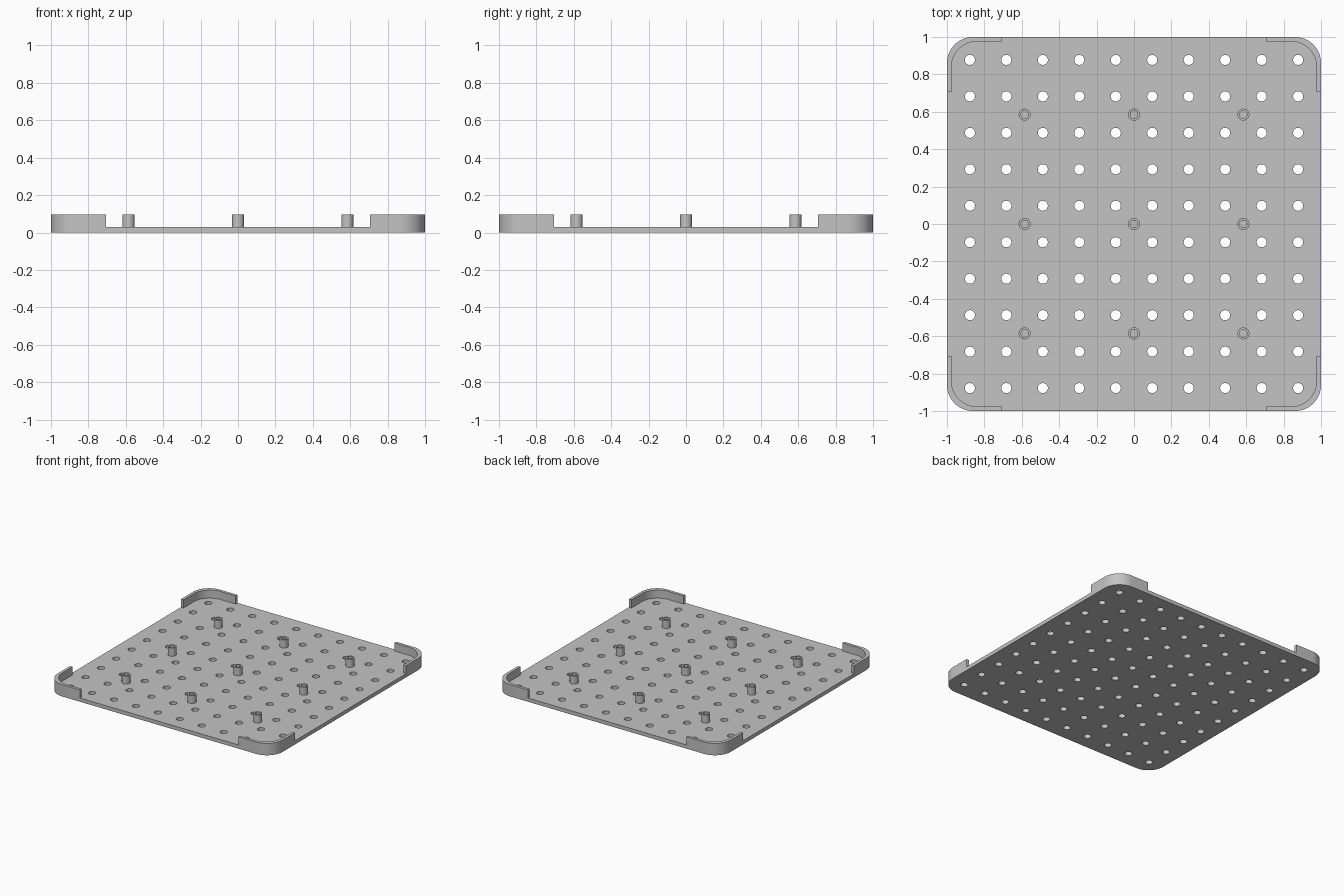
import bpy, bmesh, math
from mathutils import Matrix

if "Cube" in bpy.data.objects:
    bpy.data.objects.remove(bpy.data.objects["Cube"])

PLATE_Z, TOP_Z = 0.03, 0.095      # plate thickness, wall and post height
RADIUS, WALL, LIP = 0.14, 0.023, 0.705

grey = bpy.data.materials.new("grey_plastic")
grey.diffuse_color = (0.55, 0.55, 0.55, 1)
grey.use_nodes = True
grey.node_tree.nodes["Principled BSDF"].inputs["Base Color"].default_value = grey.diffuse_color


def make_object(name, bm):
    bmesh.ops.recalc_face_normals(bm, faces=bm.faces[:])
    mesh = bpy.data.meshes.new(name)
    bm.to_mesh(mesh)
    bm.free()
    mesh.materials.append(grey)
    obj = bpy.data.objects.new(name, mesh)
    bpy.context.collection.objects.link(obj)
    return obj


def arc(half):
    """Rounded corner of a square in the first quadrant."""
    c = half - RADIUS
    return [(c + RADIUS * math.cos(i * math.pi / 24),
             c + RADIUS * math.sin(i * math.pi / 24)) for i in range(13)]


def four_fold(points):
    """Repeat a first-quadrant outline around all four corners."""
    out = []
    for k in range(4):
        for x, y in points:
            for _ in range(k):
                x, y = -y, x
            out.append((x, y))
    return out


def prism(name, outline, z0, z1):
    bm = bmesh.new()
    face = bm.faces.new([bm.verts.new((x, y, z0)) for x, y in outline])
    top = bmesh.ops.extrude_face_region(bm, geom=[face], use_keep_orig=True)["geom"]
    bmesh.ops.translate(bm, vec=(0, 0, z1 - z0),
                        verts=[v for v in top if isinstance(v, bmesh.types.BMVert)])
    return make_object(name, bm)


def cut(target, cutter):
    mod = target.modifiers.new("cut", 'BOOLEAN')
    mod.operation, mod.solver, mod.object = 'DIFFERENCE', 'EXACT', cutter
    cutter.hide_render = True
    bpy.context.view_layer.objects.active = target
    bpy.ops.object.modifier_apply(modifier=mod.name)
    bpy.data.objects.remove(cutter)


def smooth(obj):
    bpy.ops.object.select_all(action='DESELECT')
    obj.select_set(True)
    bpy.context.view_layer.objects.active = obj
    bpy.ops.object.shade_smooth_by_angle(angle=math.radians(30))


# Tray: rounded block, hollowed so only the four corner lips stay tall
tray = prism("perforated_tray", four_fold(arc(1.0)), 0, TOP_Z)
inner = 1.0 - WALL
pocket = four_fold([(1.1, LIP), (inner, LIP)] + arc(inner) + [(LIP, inner), (LIP, 1.1)])
cut(tray, prism("pocket_cutter", pocket, PLATE_Z, 0.2))

# Ten by ten grid of drain holes
bm = bmesh.new()
for i in range(10):
    for j in range(10):
        pos = ((i - 4.5) * 0.195, (j - 4.5) * 0.195, 0)
        bmesh.ops.create_cone(bm, cap_ends=True, segments=24, radius1=0.027, radius2=0.027,
                              depth=0.12, matrix=Matrix.Translation(pos))
cut(tray, make_object("hole_cutter", bm))
smooth(tray)

# Nine hollow posts standing on the plate
profile = [(0.032, PLATE_Z), (0.032, TOP_Z), (0.020, TOP_Z), (0.020, PLATE_Z)]
SEG = 24
for i in (-1, 0, 1):
    for j in (-1, 0, 1):
        bm = bmesh.new()
        rings = [[bm.verts.new((i * 0.585 + r * math.cos(2 * math.pi * s / SEG),
                                j * 0.585 + r * math.sin(2 * math.pi * s / SEG), z))
                  for s in range(SEG)] for r, z in profile]
        for a, b in zip(rings, rings[1:]):
            for s in range(SEG):
                t = (s + 1) % SEG
                bm.faces.new((a[s], a[t], b[t], b[s]))
        smooth(make_object(f"hollow_post_{i + 2}_{j + 2}", bm))
